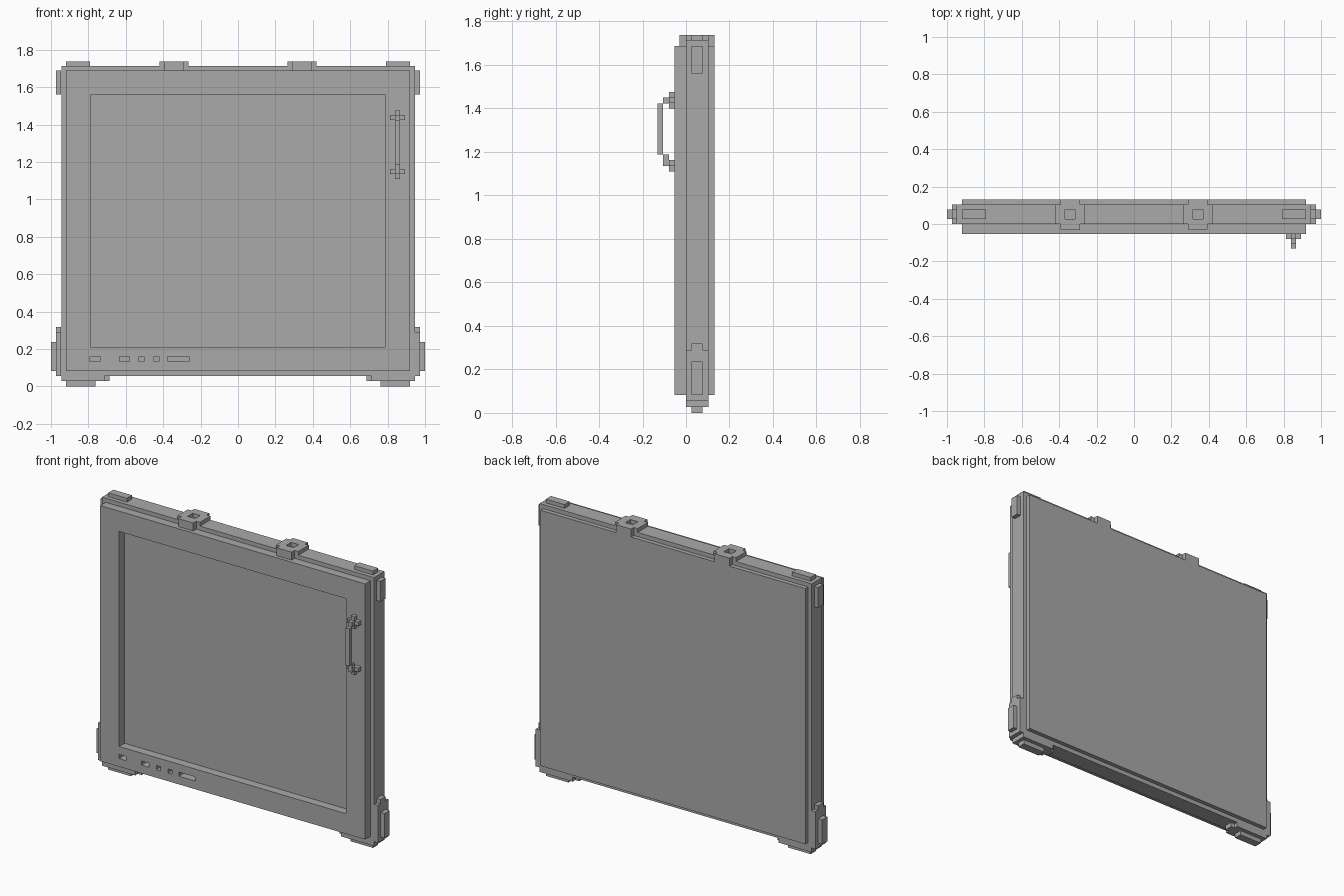
import bpy
import bmesh
from mathutils import Vector

cube = bpy.data.objects.get("Cube")
if cube:
    bpy.data.objects.remove(cube, do_unlink=True)

# One flat grey for the whole model
grey = bpy.data.materials.new("plain grey")
grey.use_nodes = True
colour = (0.4, 0.4, 0.4, 1)
grey.diffuse_color = colour
shader = grey.node_tree.nodes["Principled BSDF"]
shader.inputs["Base Color"].default_value = colour
shader.inputs["Roughness"].default_value = 0.8


def boxes(name, spans):
    """One object from boxes, each given as (x range, y range, z range)."""
    bm = bmesh.new()
    for span in spans:
        low, high = Vector([min(s) for s in span]), Vector([max(s) for s in span])
        verts = bmesh.ops.create_cube(bm, size=1)["verts"]
        bmesh.ops.scale(bm, vec=high - low, verts=verts)
        bmesh.ops.translate(bm, vec=(low + high) / 2, verts=verts)
    mesh = bpy.data.meshes.new(name)
    bm.to_mesh(mesh)
    bm.free()
    mesh.materials.append(grey)
    ob = bpy.data.objects.new(name, mesh)
    bpy.context.collection.objects.link(ob)
    return ob


def cut(ob, spans):
    """Cut boxes out of an object and drop the cutter."""
    cutter = boxes("cutter", spans)
    cutter.hide_render = True
    mod = ob.modifiers.new("openings", "BOOLEAN")
    mod.operation = "DIFFERENCE"
    mod.solver = "EXACT"
    mod.object = cutter
    bpy.context.view_layer.objects.active = ob
    bpy.ops.object.modifier_apply(modifier=mod.name)
    bpy.data.objects.remove(cutter, do_unlink=True)


def flip(side, a, b):
    return (side * a, side * b)


# Depth layers: front panel, core, back panel
FRONT, CORE, BACK = (-0.053, 0), (0, 0.103), (0.103, 0.13)
RIB = (0.026, 0.077)
PANEL_X, PANEL_Z = (-0.92, 0.92), (0.083, 1.688)

# Slab body
boxes("core_frame", [((-0.945, 0.945), CORE, (0.056, 1.714))])
boxes("back_panel", [(PANEL_X, BACK, PANEL_Z)])
bezel = boxes("front_bezel", [(PANEL_X, FRONT, PANEL_Z)])

# Screen opening and the row of button slots below it
through = (-0.1, 0.02)
openings = [((-0.788, 0.788), through, (0.21, 1.56))]
for start, width in ((-0.79, 0.053), (-0.634, 0.053), (-0.53, 0.027),
                     (-0.45, 0.027), (-0.374, 0.112)):
    openings.append(((start, start + width), through, (0.134, 0.16)))
cut(bezel, openings)

for side, label in ((1, "left"), (-1, "right")):
    # Top clip with a square socket and a tab on each face
    mid = side * 0.342
    plate = boxes(label + "_clip_plate",
                  [((mid - 0.078, mid + 0.078), CORE, (1.714, 1.738))])
    cut(plate, [((mid - 0.026, mid + 0.026), RIB, (1.7, 1.8))])
    tab_x, tab_z = (mid - 0.052, mid + 0.052), (1.688, 1.738)
    boxes(label + "_clip_tabs", [(tab_x, (-0.03, 0), tab_z), (tab_x, BACK, tab_z)])

    # Upper corner ribs
    boxes(label + "_upper_corner", [
        (flip(side, 0.79, 0.92), RIB, (1.714, 1.738)),
        (flip(side, 0.945, 0.972), RIB, (1.56, 1.688)),
    ])

    # Lower corner guard: side pad, underside pad and their outer ribs
    boxes(label + "_lower_guard", [
        (flip(side, 0.945, 0.972), CORE, (0.056, 0.29)),
        (flip(side, 0.945, 0.972), RIB, (0.29, 0.318)),
        (flip(side, 0.972, 1.0), RIB, (0.083, 0.237)),
        (flip(side, 0.715, 0.945), CORE, (0.028, 0.056)),
        (flip(side, 0.688, 0.715), RIB, (0.028, 0.056)),
        (flip(side, 0.763, 0.92), RIB, (0, 0.028)),
    ])

# Handle: cross shaped mounts, arms and an upright grip
bar_x = (0.839, 0.865)
mount_y, arm_y = (-0.079, -0.053), (-0.105, -0.079)
for label, low, high, arm in (("upper", 1.4, 1.475, (1.422, 1.45)),
                              ("lower", 1.11, 1.162, (1.136, 1.187))):
    cross = (1.425, 1.45) if label == "upper" else (1.136, 1.162)
    boxes(label + "_handle_mount", [
        (bar_x, mount_y, (low, high)),
        ((0.812, 0.839), mount_y, cross),
        ((0.865, 0.892), mount_y, cross),
        (bar_x, arm_y, arm),
    ])
boxes("handle_grip", [(bar_x, (-0.131, -0.105), (1.187, 1.422))])
